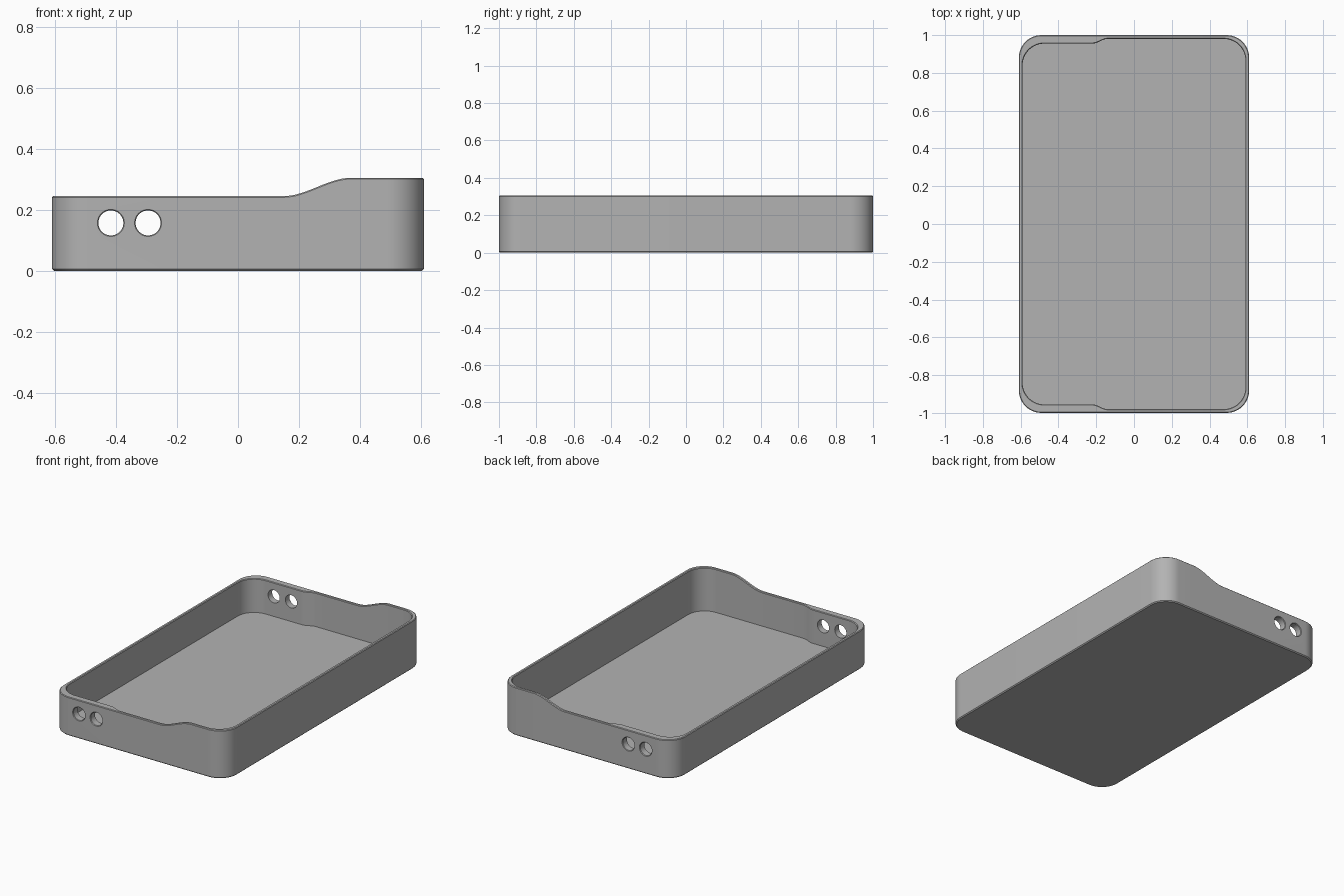
import bpy, bmesh, math

if "Cube" in bpy.data.objects:
    bpy.data.objects.remove(bpy.data.objects["Cube"])

HX, HY, R = 0.61, 1.0, 0.12      # outer half sizes and corner radius
FLOOR, CH = 0.03, 0.004          # floor thickness and edge chamfer


def ease(a, b, t):
    t = min(max((t - a) / (b - a), 0), 1)
    return t * t * (3 - 2 * t)


def rim(x):
    """Rim height: low on the left, rising to the right."""
    return 0.245 + 0.06 * ease(0.15, 0.37, x)


def inner_y(x):
    """Inner half length: end walls are thicker on the left."""
    return 0.955 + 0.025 * ease(-0.22, -0.14, x)


# Shared x stations along the end walls, covering the wall step and rim rise
STATIONS = ([-0.22 + 0.08 * i / 8 for i in range(9)]
            + [0.15 + 0.22 * i / 16 for i in range(17)])


def outline(inset, inside=False):
    """Rounded rectangle, counter-clockwise from the right side."""
    hx = (HX - 0.02 if inside else HX) - inset
    r = R - inset - (0.005 if inside else 0)
    pts = []

    def end_y(x):
        return (inner_y(x) if inside else HY) - inset

    def corner(sx, sy, start):
        cx, cy = sx * (hx - r), sy * (end_y(sx * hx) - r)
        for i in range(13):
            a = start + math.pi / 2 * i / 12
            pts.append((cx + r * math.cos(a), cy + r * math.sin(a)))

    corner(1, 1, 0)
    pts.extend((x, end_y(x)) for x in reversed(STATIONS))
    corner(-1, 1, math.pi / 2)
    corner(-1, -1, math.pi)
    pts.extend((x, -end_y(x)) for x in STATIONS)
    corner(1, -1, 1.5 * math.pi)
    return pts


def skin(name, rings):
    """Closed solid through a list of equal-length rings."""
    bm = bmesh.new()
    loops = [[bm.verts.new(p) for p in ring] for ring in rings]
    n = len(loops[0])
    for a, b in zip(loops, loops[1:]):
        for i in range(n):
            j = (i + 1) % n
            bm.faces.new((a[i], a[j], b[j], b[i]))
    bm.faces.new(list(reversed(loops[0])))
    bm.faces.new(loops[-1])
    bmesh.ops.recalc_face_normals(bm, faces=bm.faces)
    mesh = bpy.data.meshes.new(name)
    bm.to_mesh(mesh)
    bm.free()
    ob = bpy.data.objects.new(name, mesh)
    bpy.context.collection.objects.link(ob)
    return ob


def level(inset, z, inside=False):
    return [(x, y, z) for x, y in outline(inset, inside)]


def rim_level(inset, drop, inside=False):
    # heights follow the outer outline so the rim stays level across the wall
    return [(x, y, rim(x) - drop) for x, y in outline(inset, inside)]


# Tray: underside, outer wall, chamfered rim, inner wall, floor
tray = skin("tray", [
    level(0.006, 0), level(0, 0.006),
    rim_level(0, CH), rim_level(CH, 0),
    rim_level(-CH, 0, True), rim_level(0, CH, True),
    level(0, FLOOR, True)])

grey = bpy.data.materials.new("grey plastic")
grey.diffuse_color = (0.45, 0.45, 0.45, 1)
grey.use_nodes = True
grey.node_tree.nodes["Principled BSDF"].inputs["Base Color"].default_value = grey.diffuse_color
tray.data.materials.append(grey)

# Round cable holes through both end walls, with chamfered mouths
PROFILE = [(-1.1, 0.045), (-1.001, 0.045), (-0.996, 0.041),
           (0.996, 0.041), (1.001, 0.045), (1.1, 0.045)]
for k, cx in enumerate((-0.417, -0.295)):
    cutter = skin("hole_cutter_%d" % (k + 1), [
        [(cx + r * math.cos(math.tau * i / 40), y,
          0.157 + r * math.sin(math.tau * i / 40)) for i in range(40)]
        for y, r in PROFILE])
    cutter.data.materials.append(grey)
    cutter.hide_render = True
    cutter.hide_set(True)
    mod = tray.modifiers.new("hole", 'BOOLEAN')
    mod.object = cutter
    mod.operation = 'DIFFERENCE'
    mod.solver = 'EXACT'

# Apply the cuts, then smooth the rounded walls
bpy.context.view_layer.objects.active = tray
tray.select_set(True)
for mod in list(tray.modifiers):
    bpy.ops.object.modifier_apply(modifier=mod.name)
bpy.ops.object.shade_smooth_by_angle(angle=math.radians(25))
